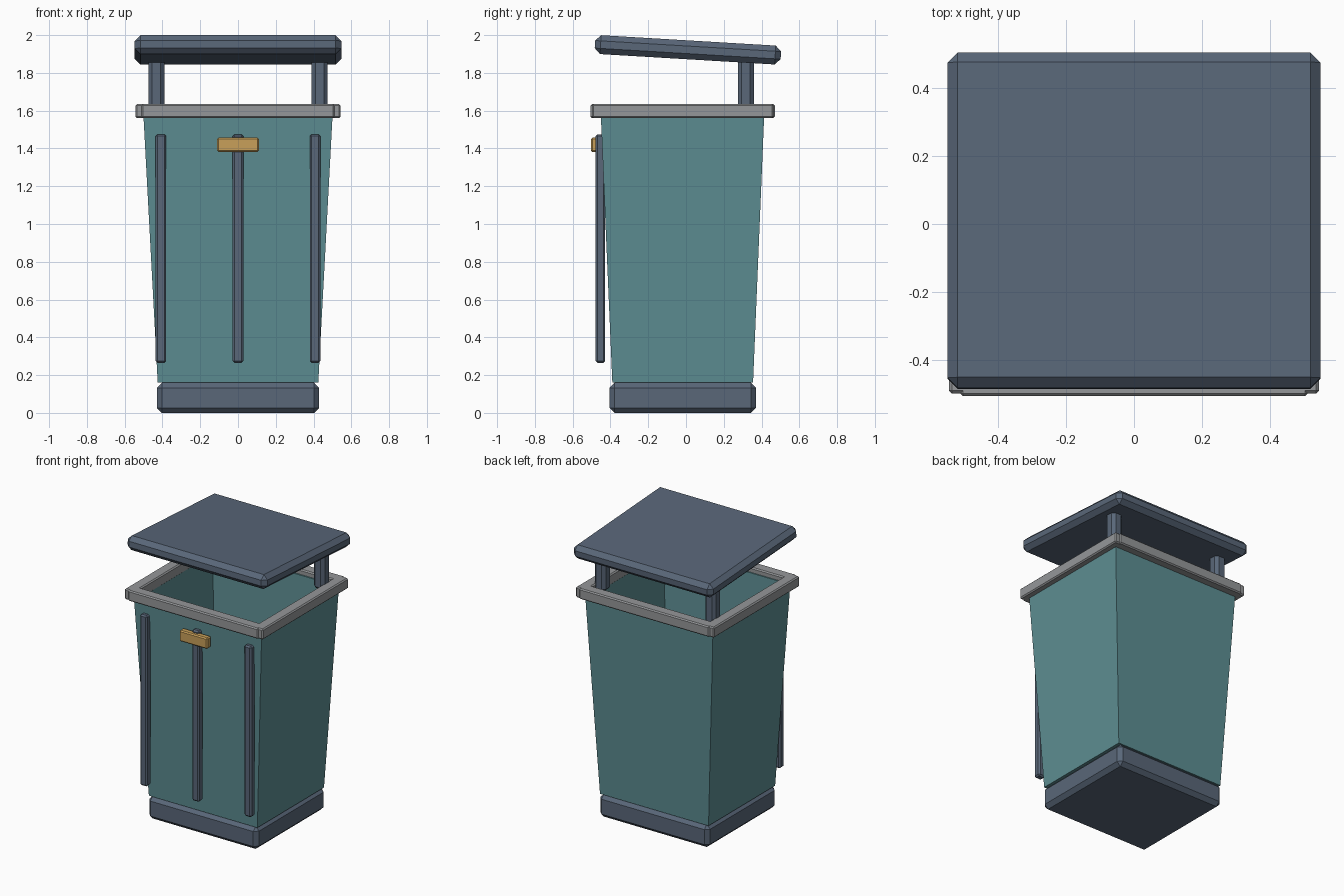
import bpy, bmesh, math

if "Cube" in bpy.data.objects:
    bpy.data.objects.remove(bpy.data.objects["Cube"])


def material(name, rgb):
    m = bpy.data.materials.new(name)
    m.diffuse_color = (*rgb, 1)
    m.use_nodes = True
    m.node_tree.nodes["Principled BSDF"].inputs["Base Color"].default_value = m.diffuse_color
    return m


SLATE = material("slate", (0.10, 0.135, 0.19))
TEAL = material("teal", (0.11, 0.27, 0.29))
GREY = material("grey", (0.30, 0.31, 0.32))
AMBER = material("amber", (0.58, 0.35, 0.10))


def finish(name, bm, mat):
    bmesh.ops.recalc_face_normals(bm, faces=bm.faces)
    me = bpy.data.meshes.new(name)
    bm.to_mesh(me)
    bm.free()
    ob = bpy.data.objects.new(name, me)
    me.materials.append(mat)
    bpy.context.collection.objects.link(ob)
    return ob


def box(name, x, y, z, bevel, mat):
    """Chamfered box from (min, max) ranges, origin at its centre."""
    bm = bmesh.new()
    bmesh.ops.create_cube(bm, size=1)
    bmesh.ops.scale(bm, vec=(x[1] - x[0], y[1] - y[0], z[1] - z[0]), verts=bm.verts)
    bmesh.ops.bevel(bm, geom=bm.edges[:], offset=bevel, segments=1, affect='EDGES')
    ob = finish(name, bm, mat)
    ob.location = [(r[0] + r[1]) / 2 for r in (x, y, z)]
    return ob


# Base plinth
box("base", (-0.43, 0.43), (-0.405, 0.37), (0, 0.16), 0.027, SLATE)

# Tapered hollow bin body: rings run up the outside, then down the inside
bm = bmesh.new()
rings = []
for hx, y0, y1, z in [(0.425, -0.39, 0.355, 0.16), (0.502, -0.452, 0.415, 1.60),
                      (0.467, -0.417, 0.38, 1.60), (0.39, -0.355, 0.32, 0.20)]:
    rings.append([bm.verts.new((px, py, z)) for px, py in
                  ((-hx, y0), (hx, y0), (hx, y1), (-hx, y1))])
for a, b in zip(rings, rings[1:]):
    for i in range(4):
        j = (i + 1) % 4
        bm.faces.new((a[i], a[j], b[j], b[i]))
bm.faces.new(rings[0])
bm.faces.new(rings[-1])
finish("bin_body", bm, TEAL)

# Rim bars around the opening
RZ = (1.56, 1.635)
box("rim_front", (-0.51, 0.51), (-0.505, -0.425), RZ, 0.008, GREY)
box("rim_back", (-0.51, 0.51), (0.39, 0.47), RZ, 0.008, GREY)
for s, side in ((-1, "left"), (1, "right")):
    c = s * 0.502
    box("rim_" + side, (c - 0.04, c + 0.04), (-0.497, 0.462), RZ, 0.008, GREY)
    # Lid posts
    c = s * 0.432
    box("lid_post_" + side, (c - 0.042, c + 0.042), (0.275, 0.36), (1.59, 1.90), 0.02, SLATE)

# Tilted lid
lid = box("lid", (-0.547, 0.547), (-0.483, 0.503), (1.872, 1.972), 0.03, SLATE)
lid.rotation_euler.x = math.radians(-3.4)

# Front slats and handle
for i, c in enumerate((-0.408, 0, 0.408)):
    box(f"front_slat_{i + 1}", (c - 0.028, c + 0.028), (-0.478, -0.428), (0.265, 1.475), 0.01, SLATE)
box("handle", (-0.11, 0.11), (-0.502, -0.455), (1.38, 1.458), 0.008, AMBER)
